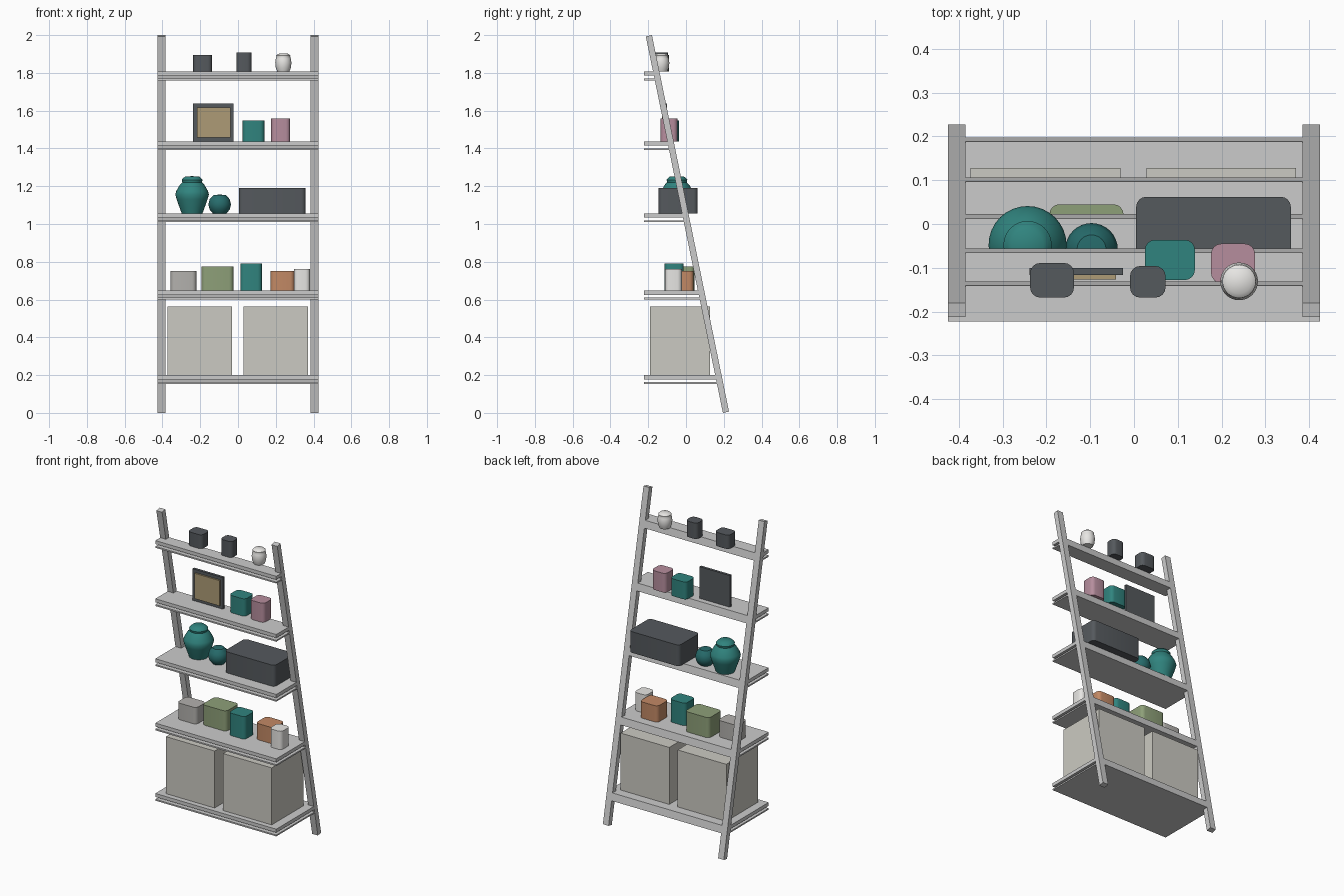
import bpy, bmesh, math

if "Cube" in bpy.data.objects:
    bpy.data.objects.remove(bpy.data.objects["Cube"])

TILT = 0.2019                      # lean of the rails
RAIL_Y, RAIL_T = 0.0075, 0.033     # rail centre at z = 1, thickness


def mat(name, rgb):
    m = bpy.data.materials.new(name)
    m.diffuse_color = (*rgb, 1)
    m.use_nodes = True
    m.node_tree.nodes["Principled BSDF"].inputs["Base Color"].default_value = m.diffuse_color
    return m


TEAL = mat("teal", (0.03, 0.23, 0.21))
DEEP = mat("deep_teal", (0.02, 0.15, 0.15))
DARK = mat("charcoal", (0.09, 0.10, 0.11))
PINK = mat("pink", (0.47, 0.27, 0.34))
GREEN = mat("sage", (0.27, 0.35, 0.19))
ORANGE = mat("terracotta", (0.54, 0.25, 0.13))
WHITE = mat("white", (0.80, 0.79, 0.77))
STONE = mat("stone", (0.45, 0.44, 0.42))
TAN = mat("tan", (0.42, 0.33, 0.18))
LINEN = mat("linen", (0.60, 0.59, 0.54))


def finish(name, bm, material=None, smooth=False):
    bmesh.ops.recalc_face_normals(bm, faces=bm.faces)
    me = bpy.data.meshes.new(name)
    bm.to_mesh(me)
    bm.free()
    ob = bpy.data.objects.new(name, me)
    bpy.context.collection.objects.link(ob)
    if material:
        me.materials.append(material)
    if smooth:
        bpy.ops.object.select_all(action='DESELECT')
        bpy.context.view_layer.objects.active = ob
        ob.select_set(True)
        bpy.ops.object.shade_smooth_by_angle(angle=math.radians(40))
    return ob


def box(name, x, y, z, material=None, radius=0):
    """Box from (min, max) ranges, optionally with rounded upright edges."""
    bm = bmesh.new()
    bmesh.ops.create_cube(bm, size=1)
    for v in bm.verts:
        v.co = [r[0] + (c + 0.5) * (r[1] - r[0]) for r, c in zip((x, y, z), v.co)]
    if radius:
        upright = [e for e in bm.edges
                   if abs(e.verts[0].co.z - e.verts[1].co.z) > 1e-4]
        bmesh.ops.bevel(bm, geom=upright, offset=radius, segments=4,
                        profile=0.5, affect='EDGES')
    return finish(name, bm, material, radius > 0)


def extrude_yz(name, pts, x0, x1):
    bm = bmesh.new()
    face = bm.faces.new([bm.verts.new((x0, y, z)) for y, z in pts])
    ext = bmesh.ops.extrude_face_region(bm, geom=[face])
    for v in ext['geom']:
        if isinstance(v, bmesh.types.BMVert):
            v.co.x = x1
    return finish(name, bm)


def lathe(name, cx, cy, z0, profile, material):
    bm = bmesh.new()
    vs = [bm.verts.new((r, 0, z)) for r, z in profile]
    edges = [bm.edges.new(p) for p in zip(vs, vs[1:])]
    bmesh.ops.spin(bm, geom=vs + edges, cent=(0, 0, 0), axis=(0, 0, 1),
                   angle=math.tau, steps=32)
    bmesh.ops.remove_doubles(bm, verts=bm.verts, dist=1e-5)
    bmesh.ops.translate(bm, verts=bm.verts, vec=(cx, cy, z0))
    return finish(name, bm, material, True)


def rail_y(z, side):
    """y of the rail's front (-1) or back (1) face at height z."""
    return RAIL_Y + (1 - z) * math.tan(TILT) + side * RAIL_T / 2 / math.cos(TILT)


# leaning side rails
length = (2 - RAIL_T * math.sin(TILT)) / math.cos(TILT)
for side, s in (("left", -1), ("right", 1)):
    rail = box(side + "_rail", (-0.02, 0.02), (-RAIL_T / 2, RAIL_T / 2),
               (-length / 2, length / 2))
    rail.location = (s * 0.405, RAIL_Y, 1)
    rail.rotation_euler.x = TILT

# shelves: top board, thin lower board, slanted bar between the rails
TOPS = (0.2, 0.647, 1.056, 1.437, 1.807)
for i, t in enumerate(TOPS, 1):
    for part, hi, lo in (("board", t, t - 0.022), ("lower_board", t - 0.037, t - 0.046)):
        extrude_yz(f"shelf_{i}_{part}",
                   [(-0.223, lo), (rail_y(lo, -1) + 0.003, lo),
                    (rail_y(hi, -1) + 0.003, hi), (-0.223, hi)], -0.425, 0.425)
    a, b = t - 0.046, t
    extrude_yz(f"shelf_{i}_back_bar",
               [(rail_y(a, -1), a), (rail_y(a, 1), a),
                (rail_y(b, 1), b), (rail_y(b, -1), b)], -0.385, 0.385)

# storage bins on the bottom shelf
for side, x in (("left", (-0.373, -0.031)), ("right", (0.028, 0.37))):
    box(side + "_bin", x, (-0.19, 0.128), (TOPS[0], 0.562), LINEN)

# rounded containers: name, shelf, x range, y range, top z, colour
for name, k, x, y, top, m in (
        ("stone_pot", 1, (-0.357, -0.22), (-0.105, -0.005), 0.752, STONE),
        ("sage_pot", 1, (-0.193, -0.024), (-0.085, 0.045), 0.775, GREEN),
        ("teal_pot", 1, (0.013, 0.127), (-0.113, -0.012), 0.79, TEAL),
        ("terracotta_pot", 1, (0.172, 0.299), (-0.07, 0.04), 0.75, ORANGE),
        ("white_pot", 1, (0.296, 0.381), (-0.11, -0.022), 0.763, WHITE),
        ("charcoal_basket", 2, (0.005, 0.358), (-0.145, 0.062), 1.19, DARK),
        ("teal_canister", 3, (0.025, 0.139), (-0.128, -0.036), 1.547, TEAL),
        ("pink_canister", 3, (0.176, 0.276), (-0.135, -0.045), 1.558, PINK),
        ("left_charcoal_cup", 4, (-0.237, -0.137), (-0.168, -0.089), 1.895, DARK),
        ("right_charcoal_cup", 4, (-0.009, 0.072), (-0.168, -0.096), 1.908, DARK)):
    box(name, x, y, (TOPS[k], top), m, 0.023)

# picture frame
box("frame", (-0.238, -0.025), (-0.117, -0.1), (TOPS[3], 1.638), DARK)
box("frame_picture", (-0.218, -0.041), (-0.127, -0.115), (1.457, 1.618), TAN)

# turned vases
lathe("tall_vase", -0.243, -0.048, TOPS[2],
      [(0, 0), (0.055, 0), (0.066, 0.03), (0.082, 0.075), (0.089, 0.1), (0.084, 0.118),
       (0.066, 0.15), (0.052, 0.165), (0.055, 0.178), (0.048, 0.186), (0.036, 0.196),
       (0, 0.197)], TEAL)
lathe("small_vase", -0.097, -0.058, TOPS[2],
      [(0, 0), (0.036, 0), (0.053, 0.02), (0.06, 0.047), (0.053, 0.075), (0.033, 0.097),
       (0, 0.1)], DEEP)
lathe("white_jar", 0.24, -0.131, TOPS[4],
      [(0, 0), (0.032, 0), (0.04, 0.02), (0.043, 0.046), (0.04, 0.068), (0.036, 0.078),
       (0.038, 0.085), (0.028, 0.094), (0, 0.096)], WHITE)
